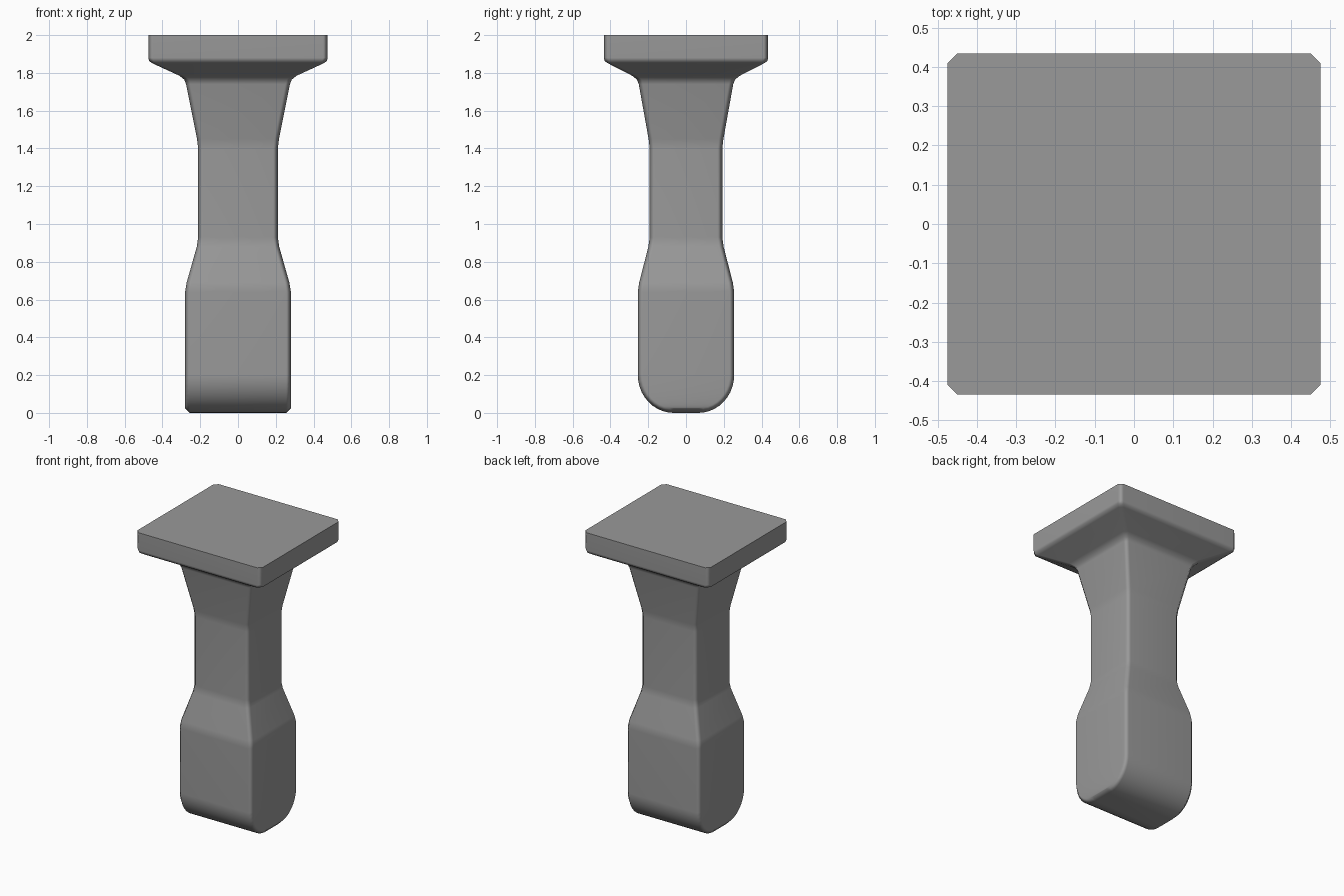
import bpy, bmesh
from math import sin, cos, pi, radians

if "Cube" in bpy.data.objects:
    bpy.data.objects.remove(bpy.data.objects["Cube"])

CHAMFER = 0.025
# Section list: (z, half width in x, half depth in y, outward profile normal y, z)
sections = []

# Rounded foot: quarter arc in the y-z profile
STEPS = 10
for i in range(STEPS + 1):
    a = pi / 2 * i / STEPS
    sections.append((0.20 - 0.20 * cos(a), 0.28, 0.065 + 0.19 * sin(a), sin(a), -cos(a)))

# Foot, waist, flare and top plate with small softened transitions
sections += [(z, hx, hy, 1, 0) for z, hx, hy in (
    (0.64, 0.28, 0.255), (0.69, 0.272, 0.248),
    (0.88, 0.218, 0.199), (0.93, 0.211, 0.192),
    (1.40, 0.211, 0.192), (1.45, 0.217, 0.198),
    (1.74, 0.275, 0.25), (1.765, 0.285, 0.26), (1.785, 0.31, 0.285),
    (1.85, 0.452, 0.412), (1.862, 0.47, 0.43), (1.88, 0.475, 0.435),
    (2.00, 0.475, 0.435))]

# Each ring is a rectangle with four chamfered corners
bm = bmesh.new()


def ring(z, hx, hy, ny, nz):
    wide = (hx - CHAMFER, hy, z)
    end = (hx, hy - CHAMFER * ny, z - CHAMFER * nz)
    order = ((wide, -1, -1), (wide, 1, -1), (end, 1, -1), (end, 1, 1),
             (wide, 1, 1), (wide, -1, 1), (end, -1, 1), (end, -1, -1))
    return [bm.verts.new((p[0] * sx, p[1] * sy, p[2])) for p, sx, sy in order]


# Loft the rings
rings = [ring(*s) for s in sections]
for lo, hi in zip(rings, rings[1:]):
    for k in range(8):
        n = (k + 1) % 8
        bm.faces.new((lo[k], lo[n], hi[n], hi[k]))

# Flat underside, its two end chamfers, and the plate top
b = rings[0]
for ids in ((0, 1, 4, 5), (1, 2, 3, 4), (5, 6, 7, 0)):
    bm.faces.new([b[i] for i in ids])
bm.faces.new(rings[-1])
bmesh.ops.recalc_face_normals(bm, faces=bm.faces)

mesh = bpy.data.meshes.new("flanged_post")
bm.to_mesh(mesh)
bm.free()
post = bpy.data.objects.new("flanged_post", mesh)
bpy.context.collection.objects.link(post)

# Dark grey finish
grey = bpy.data.materials.new("dark_grey")
grey.diffuse_color = (0.32, 0.32, 0.32, 1)
grey.use_nodes = True
grey.node_tree.nodes["Principled BSDF"].inputs["Base Color"].default_value = grey.diffuse_color
mesh.materials.append(grey)

bpy.context.view_layer.objects.active = post
post.select_set(True)
bpy.ops.object.shade_smooth_by_angle(angle=radians(55))
weighted = post.modifiers.new("weighted_normals", 'WEIGHTED_NORMAL')
weighted.keep_sharp = True
